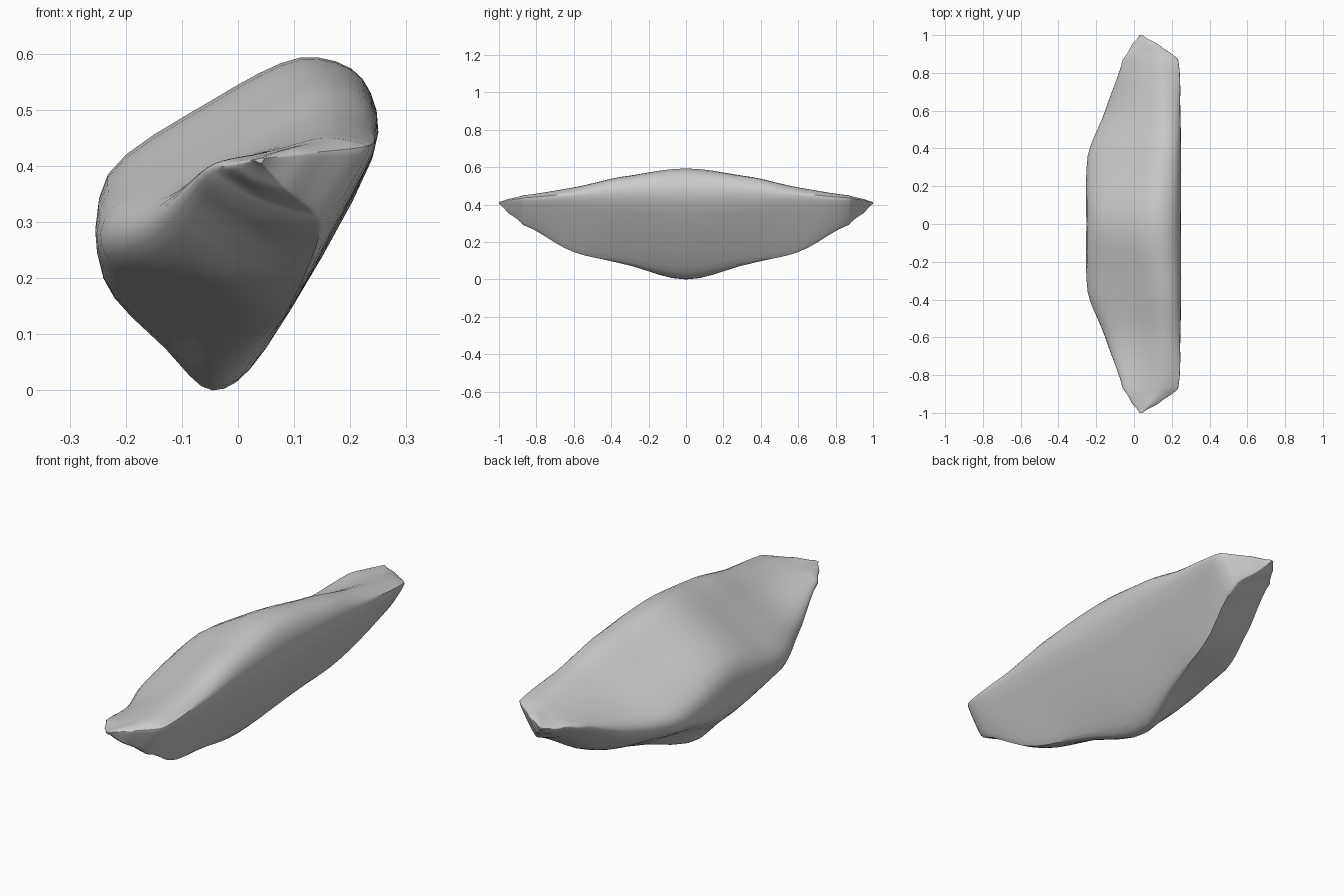
import bpy, bmesh, math

if "Cube" in bpy.data.objects:
    bpy.data.objects.remove(bpy.data.objects["Cube"])

# Cross-sections (x, z) from the middle towards the tip, counter-clockwise from the keel
SECTIONS = [
    (0, [(-.045, 0), (.05, .075), (.238, .41), (.222, .555), (.11, .593),
         (-.05, .515), (-.232, .385), (-.24, .2), (-.13, .075)]),
    (.36, [(.025, .09), (.08, .13), (.241, .42), (.225, .525), (.13, .542),
           (-.02, .455), (-.22, .33), (-.232, .235), (-.09, .145)]),
    (.6, [(.075, .15), (.11, .175), (.238, .42), (.225, .475), (.15, .49),
          (.03, .43), (-.125, .345), (-.146, .275), (-.03, .185)]),
    (.87, [(.13, .295), (.16, .305), (.23, .42), (.22, .44), (.15, .45),
           (.06, .427), (-.04, .405), (-.055, .38), (.03, .325)]),
]

# The end sections are the last one shrunk towards the tip
TIP_X, TIP_Z = .035, .412
END = SECTIONS[-1][1]
for y, s in ((.95, .48), (1, .06)):
    SECTIONS.append((y, [(TIP_X + (x - TIP_X) * s, TIP_Z + (z - TIP_Z) * s)
                         for x, z in END]))


def spline(a, b, c, d, t):
    """Catmull-Rom interpolation of tuples, slightly tightened."""
    t2, t3 = t * t, t * t * t
    return tuple((2*t3 - 3*t2 + 1)*q + (t3 - 2*t2 + t)*(r - p)*.45
                 + (3*t2 - 2*t3)*r + (t3 - t2)*(s - q)*.45
                 for p, q, r, s in zip(a, b, c, d))


def closed_ring(pts, steps=4):
    n = len(pts)
    return [spline(pts[i - 1], pts[i], pts[(i + 1) % n], pts[(i + 2) % n], k / steps)
            for i in range(n) for k in range(steps)]


# Mirror the sections about y = 0, then loft smoothly along the length
full = [(-y, p) for y, p in reversed(SECTIONS[1:])] + SECTIONS
keys = [closed_ring(p) for _, p in full]
last = len(keys) - 1
STEPS = 5
rings = []
for j in range(last):
    quad = [keys[max(0, min(last, j + o))] for o in (-1, 0, 1, 2)]
    for k in range(STEPS):
        t = k / STEPS
        y = full[j][0] * (1 - t) + full[j + 1][0] * t
        rings.append((y, [spline(*ps, t) for ps in zip(*quad)]))
rings.append((full[-1][0], keys[-1]))

# Rock body
bm = bmesh.new()
loops = [[bm.verts.new((x, y, max(z, 0))) for x, z in ring] for y, ring in rings]
for a, b in zip(loops, loops[1:]):
    for i in range(len(a)):
        n = (i + 1) % len(a)
        bm.faces.new((a[i], a[n], b[n], b[i]))
bm.faces.new(loops[0])
bm.faces.new(loops[-1])
bmesh.ops.recalc_face_normals(bm, faces=bm.faces)
mesh = bpy.data.meshes.new("rock")
bm.to_mesh(mesh)
bm.free()
rock = bpy.data.objects.new("rock", mesh)
bpy.context.collection.objects.link(rock)
bpy.context.view_layer.objects.active = rock
rock.select_set(True)
bpy.ops.object.shade_smooth_by_angle(angle=math.radians(40))
